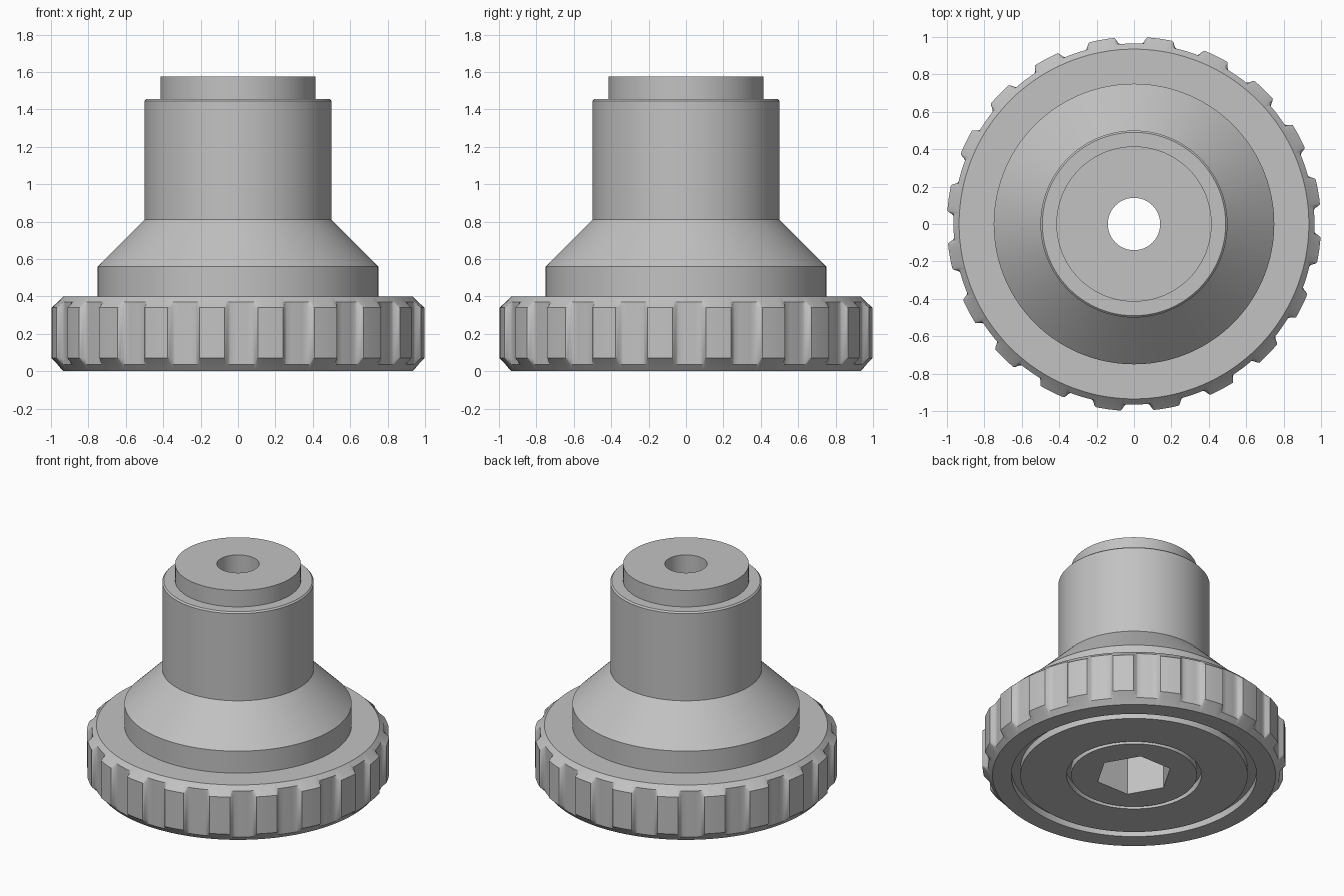
import bpy, bmesh
from math import cos, sin, pi, radians

old = bpy.data.objects.get("Cube")
if old:
    bpy.data.objects.remove(old, do_unlink=True)

grey = bpy.data.materials.new("plain grey")
grey.use_nodes = True
grey.diffuse_color = (0.54, 0.54, 0.54, 1)
grey.node_tree.nodes["Principled BSDF"].inputs["Base Color"].default_value = (0.54, 0.54, 0.54, 1)


def loft(name, rings, angles):
    """Closed turned solid. Each ring is (radius or radius function, height)."""
    bm = bmesh.new()
    loops = []
    for radius, z in rings:
        loop = []
        for a in angles:
            r = radius(a) if callable(radius) else radius
            loop.append(bm.verts.new((r * cos(a), r * sin(a), z)))
        loops.append(loop)
    n = len(angles)
    for k, lo in enumerate(loops):
        hi = loops[(k + 1) % len(loops)]
        for i in range(n):
            j = (i + 1) % n
            bm.faces.new((lo[i], lo[j], hi[j], hi[i]))
    bmesh.ops.recalc_face_normals(bm, faces=bm.faces)
    mesh = bpy.data.meshes.new(name)
    bm.to_mesh(mesh)
    bm.free()
    mesh.materials.append(grey)
    ob = bpy.data.objects.new(name, mesh)
    bpy.context.collection.objects.link(ob)
    bpy.ops.object.select_all(action='DESELECT')
    ob.select_set(True)
    bpy.context.view_layer.objects.active = ob
    bpy.ops.object.shade_smooth_by_angle(angle=radians(30))
    return ob


# Grip teeth: half-tooth outline as (degrees from tooth centre, radius)
TEETH = 20
PITCH = 360 / TEETH
PHASE = 10
FLOOR = 0.965
half = [(0, 1), (2, 1), (3.9, 1), (4.3, 0.993), (5.0, 0.972), (5.5, FLOOR), (7.2, FLOOR)]
tooth = [(-d, r) for d, r in reversed(half[1:])] + half + [(PITCH / 2, FLOOR)]
grip_angles = [radians(PHASE + t * PITCH + d) for t in range(TEETH) for d, r in tooth]
outline = {a: tooth[i % len(tooth)][1] for i, a in enumerate(grip_angles)}


def clipped(limit):
    return lambda a: min(limit, outline[a])


# Gripping rim with chamfered teeth, and the gap under it
loft("grip_rim", [
    (0.81, 0), (0.935, 0), (clipped(FLOOR), 0.035), (clipped(1), 0.07),
    (clipped(1), 0.34), (clipped(FLOOR), 0.37), (0.935, 0.40),
    (0.74, 0.40), (0.74, 0.05), (0.81, 0.05)], grip_angles)

round_angles = [2 * pi * i / 180 for i in range(180)]

# Flared sleeve with a narrow neck
loft("sleeve", [
    (0.445, 0), (0.75, 0), (0.75, 0.56), (0.5, 0.81), (0.5, 1.445),
    (0.49, 1.455), (0.41, 1.455), (0.41, 0.05), (0.445, 0.05)], round_angles)


# Hexagonal socket with corners on the x axis
def hexagon(a):
    return 0.22 / cos(a % (pi / 3) - pi / 6)


# Inner core with a through hole and the socket underneath
loft("core", [
    (hexagon, 0), (0.415, 0), (0.415, 1.575),
    (0.14, 1.575), (0.14, 0.5), (hexagon, 0.5)], round_angles)
